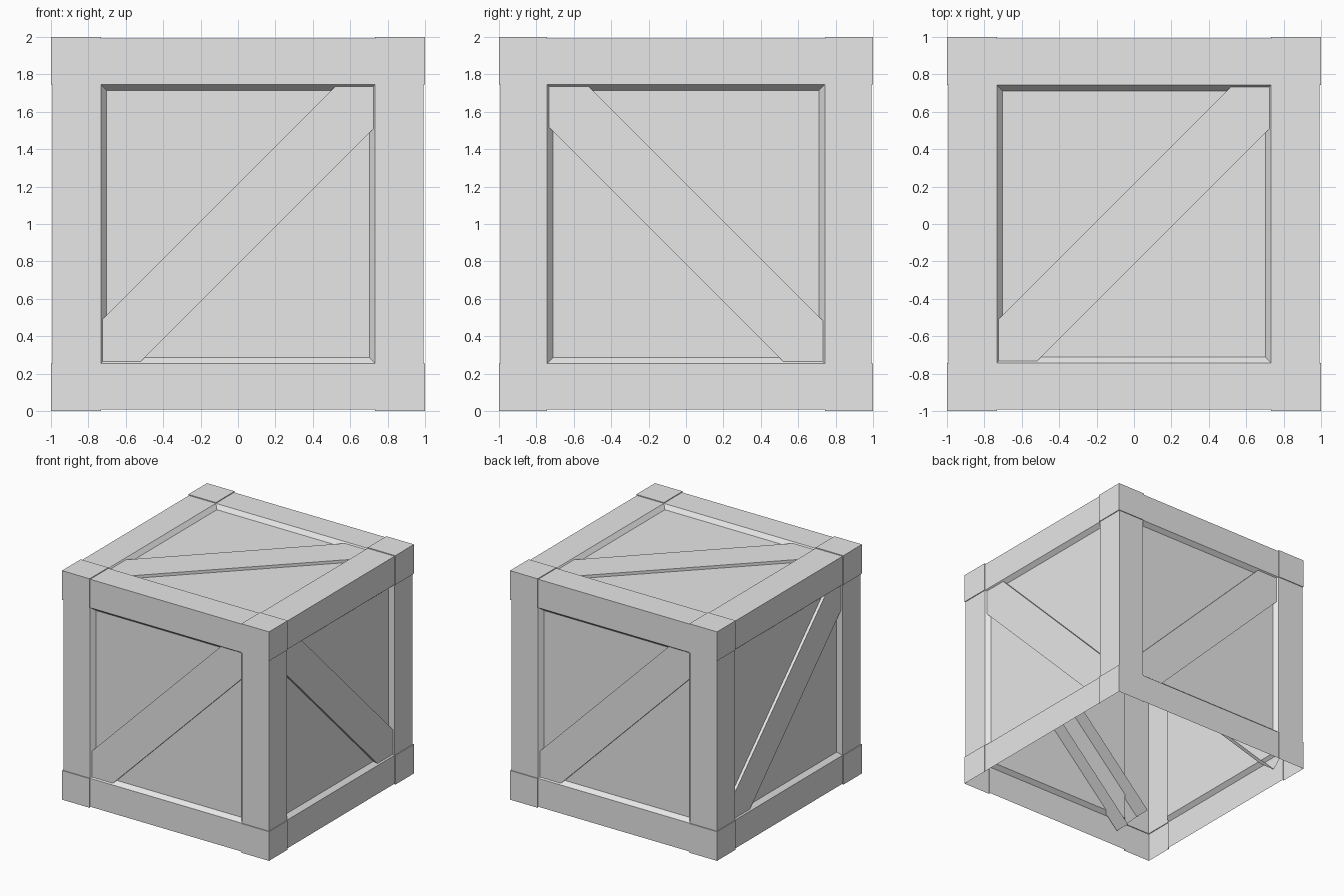
import bpy
import bmesh
from mathutils import Vector

cube = bpy.data.objects.get("Cube")
if cube:
    bpy.data.objects.remove(cube, do_unlink=True)

grey = bpy.data.materials.new("light_grey")
grey.use_nodes = True
colour = (0.8, 0.8, 0.8, 1)
grey.diffuse_color = colour
grey.node_tree.nodes["Principled BSDF"].inputs["Base Color"].default_value = colour

CENTRE = Vector((0, 0, 1))
OPENING = Vector((0.733, 0.742, 0.745))  # half size of the openings per axis
RAIL = 0.993       # rails sit just inside the corner blocks
PANEL = 0.957      # depth of the sunken panels
SLOPE = 0.03       # inward run of the sloped rim
BRACE_OUT, BRACE_IN = 0.982, 0.84
BRACE_LEN, BRACE_WID = 1.055, 0.152

X, Y, Z = Vector((1, 0, 0)), Vector((0, 1, 0)), Vector((0, 0, 1))


class Part:
    """Collects quads given in the (u, v, depth) space of one side."""

    def __init__(self, name, u, v):
        self.name, self.axes = name, (u, v, u.cross(v))
        self.bm = bmesh.new()

    def place(self, p):
        return sum((a * c for a, c in zip(self.axes, p)), Vector())

    def quad(self, points, facing):
        verts = [self.bm.verts.new(self.place(p) + CENTRE) for p in points]
        face = self.bm.faces.new(verts)
        face.normal_update()
        if face.normal.dot(self.place(facing)) < 0:
            face.normal_flip()

    def flat(self, u0, u1, v0, v1, w):
        self.quad([(u0, v0, w), (u1, v0, w), (u1, v1, w), (u0, v1, w)], (0, 0, 1))

    def finish(self):
        bmesh.ops.remove_doubles(self.bm, verts=self.bm.verts, dist=0.0005)
        mesh = bpy.data.meshes.new(self.name)
        self.bm.to_mesh(mesh)
        self.bm.free()
        mesh.materials.append(grey)
        obj = bpy.data.objects.new(self.name, mesh)
        bpy.context.collection.objects.link(obj)


def build_side(name, u, v, slant):
    a = abs(u.dot(OPENING))
    b = abs(v.dot(OPENING))

    # Raised corner squares with their small steps
    frame = Part(name + "_frame", u, v)
    for su in (-1, 1):
        for sv in (-1, 1):
            frame.flat(su * a, su, sv * b, sv, 1)
            frame.quad([(su * a, sv * b, RAIL), (su * a, sv, RAIL),
                        (su * a, sv, 1), (su * a, sv * b, 1)], (-su, 0, 0))
            frame.quad([(su * a, sv * b, RAIL), (su, sv * b, RAIL),
                        (su, sv * b, 1), (su * a, sv * b, 1)], (0, -sv, 0))

    # Rails and the sloped rim around the opening
    ia, ib = a - SLOPE, b - SLOPE
    for s in (-1, 1):
        frame.flat(-a, a, s * b, s * RAIL, RAIL)
        frame.flat(s * a, s * RAIL, -b, b, RAIL)
        frame.quad([(-a, s * b, RAIL), (a, s * b, RAIL),
                    (ia, s * ib, PANEL), (-ia, s * ib, PANEL)], (0, -s, 1))
        frame.quad([(s * a, -b, RAIL), (s * a, b, RAIL),
                    (s * ia, ib, PANEL), (s * ia, -ib, PANEL)], (-s, 0, 1))
    frame.finish()

    # Sunken panel
    panel = Part(name + "_panel", u, v)
    panel.flat(-ia, ia, -ib, ib, PANEL)
    panel.finish()

    # Diagonal brace: an open-backed bar running under the rails
    brace = Part(name + "_brace", u, v)
    along = Vector((1, slant, 0)).normalized()
    across = Vector((-slant, 1, 0)).normalized()

    def corner(l, w, depth):
        return along * l * BRACE_LEN + across * w * BRACE_WID + Z * depth

    brace.quad([corner(l, w, BRACE_OUT)
                for l, w in ((-1, -1), (1, -1), (1, 1), (-1, 1))], (0, 0, 1))
    for w in (-1, 1):
        brace.quad([corner(-1, w, BRACE_OUT), corner(1, w, BRACE_OUT),
                    corner(1, w, BRACE_IN), corner(-1, w, BRACE_IN)], across * w)
    brace.finish()


# Four walls and the lid; the underside stays open
for name, u, v, slant in (("front", X, Z, 1), ("left", Y, Z, -1),
                          ("back", -X, Z, 1), ("right", -Y, Z, 1),
                          ("top", X, Y, 1)):
    build_side(name, u, v, slant)
